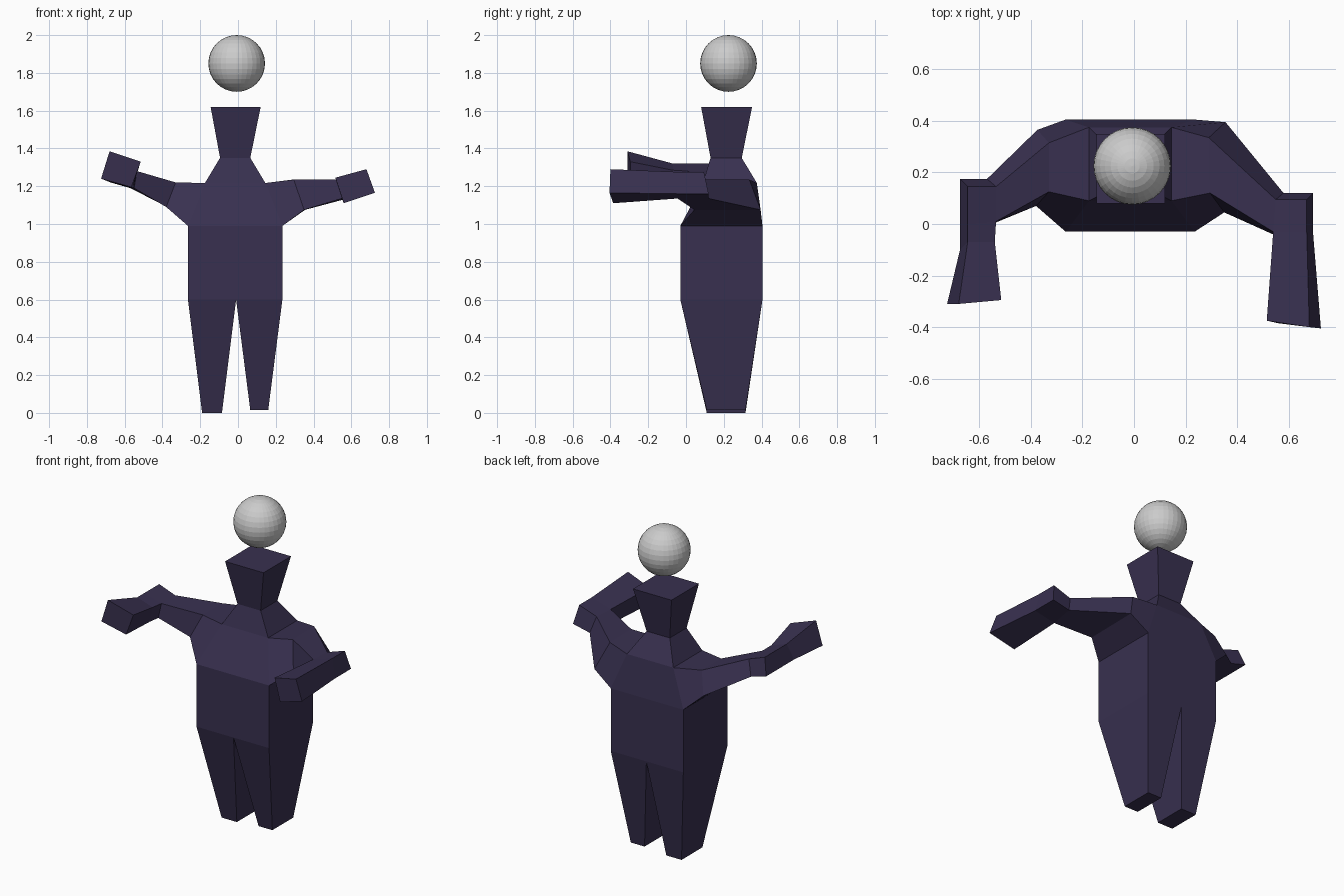
import bpy
import bmesh
from mathutils import Vector

if "Cube" in bpy.data.objects:
    bpy.data.objects.remove(bpy.data.objects["Cube"])

suit = bpy.data.materials.new("dark_suit")
suit.diffuse_color = (0.04, 0.03, 0.08, 1)
suit.use_nodes = True
suit.node_tree.nodes["Principled BSDF"].inputs["Base Color"].default_value = suit.diffuse_color


def rect(x0, x1, y0, y1, z):
    return [(x0, y0, z), (x1, y0, z), (x1, y1, z), (x0, y1, z)]


def add_face(bm, pts, centre):
    """Add a face whose normal points away from centre."""
    f = bm.faces.new([bm.verts.new(p) for p in pts])
    f.normal_update()
    if f.normal.dot(f.calc_center_median() - centre) < 0:
        f.normal_flip()


def loft(bm, rings, skip=(), cap=False):
    """Join four-cornered rings; skip holds (section, side) pairs left open."""
    for s, (a, b) in enumerate(zip(rings, rings[1:])):
        centre = sum((Vector(p) for p in a + b), Vector()) / 8
        for i in range(4):
            if (s, i) not in skip:
                j = (i + 1) % 4
                add_face(bm, [a[i], a[j], b[j], b[i]], centre)
    if cap:
        add_face(bm, rings[-1], centre)


def finish(bm, name):
    bmesh.ops.remove_doubles(bm, verts=bm.verts, dist=0.0005)
    me = bpy.data.meshes.new(name)
    bm.to_mesh(me)
    bm.free()
    me.materials.append(suit)
    bpy.context.collection.objects.link(bpy.data.objects.new(name, me))


# torso, open where the arms join, and flared collar
waist = rect(-0.265, 0.235, -0.03, 0.405, 0.60)
chest = rect(-0.265, 0.235, -0.03, 0.405, 0.99)
shoulder = rect(-0.175, 0.145, 0.09, 0.375, 1.217)
neck = rect(-0.095, 0.065, 0.13, 0.295, 1.35)
collar = rect(-0.145, 0.12, 0.08, 0.35, 1.62)
bm = bmesh.new()
loft(bm, [waist, chest, shoulder, neck, collar], skip={(1, 1), (1, 3)}, cap=True)
finish(bm, "torso_and_collar")

# legs
for name, x0, x1, f0, f1, z in (("left_leg", -0.265, -0.01, -0.19, -0.085, 0.0),
                                ("right_leg", -0.01, 0.235, 0.065, 0.16, 0.015)):
    bm = bmesh.new()
    loft(bm, [rect(x0, x1, -0.03, 0.405, 0.6), rect(f0, f1, 0.11, 0.315, z)], cap=True)
    finish(bm, name)


# arms: rings run lower front, upper front, upper back, lower back
def arm(name, side, upper, wrist_side, elbow, forearm):
    f, b = side
    root = [chest[f], shoulder[f], shoulder[b], chest[b]]
    bm = bmesh.new()
    loft(bm, [root, upper, wrist_side])
    loft(bm, [wrist_side, elbow], skip={(0, 0)}, cap=True)
    start = [wrist_side[0], wrist_side[1], elbow[1], elbow[0]]
    loft(bm, [start] + forearm, cap=True)
    finish(bm, name)


arm("left_arm", (0, 3),
    [(-0.38, 0.07, 1.09), (-0.33, 0.125, 1.22), (-0.33, 0.315, 1.22), (-0.375, 0.365, 1.09)],
    [(-0.55, 0.0, 1.19), (-0.535, 0.01, 1.28), (-0.535, 0.145, 1.28), (-0.57, 0.175, 1.19)],
    [(-0.675, 0.0, 1.22), (-0.645, 0.0, 1.32), (-0.645, 0.145, 1.32), (-0.675, 0.175, 1.22)],
    [[(-0.56, -0.07, 1.19), (-0.54, -0.07, 1.285), (-0.645, -0.07, 1.32), (-0.675, -0.10, 1.22)],
     [(-0.565, -0.295, 1.195), (-0.515, -0.295, 1.33), (-0.68, -0.31, 1.385), (-0.725, -0.31, 1.24)]])

arm("right_arm", (1, 2),
    [(0.35, 0.045, 1.075), (0.295, 0.12, 1.235), (0.29, 0.335, 1.235), (0.355, 0.395, 1.075)],
    [(0.55, -0.045, 1.135), (0.54, -0.03, 1.235), (0.55, 0.095, 1.235), (0.58, 0.12, 1.135)],
    [(0.695, -0.04, 1.16), (0.67, -0.03, 1.275), (0.67, 0.095, 1.275), (0.695, 0.12, 1.16)],
    [[(0.56, -0.385, 1.11), (0.515, -0.375, 1.245), (0.68, -0.40, 1.29), (0.725, -0.405, 1.165)]])

# floating head
bpy.ops.mesh.primitive_uv_sphere_add(segments=32, ring_count=16, radius=0.15,
                                     location=(-0.007, 0.225, 1.85))
bpy.context.object.name = "head"
